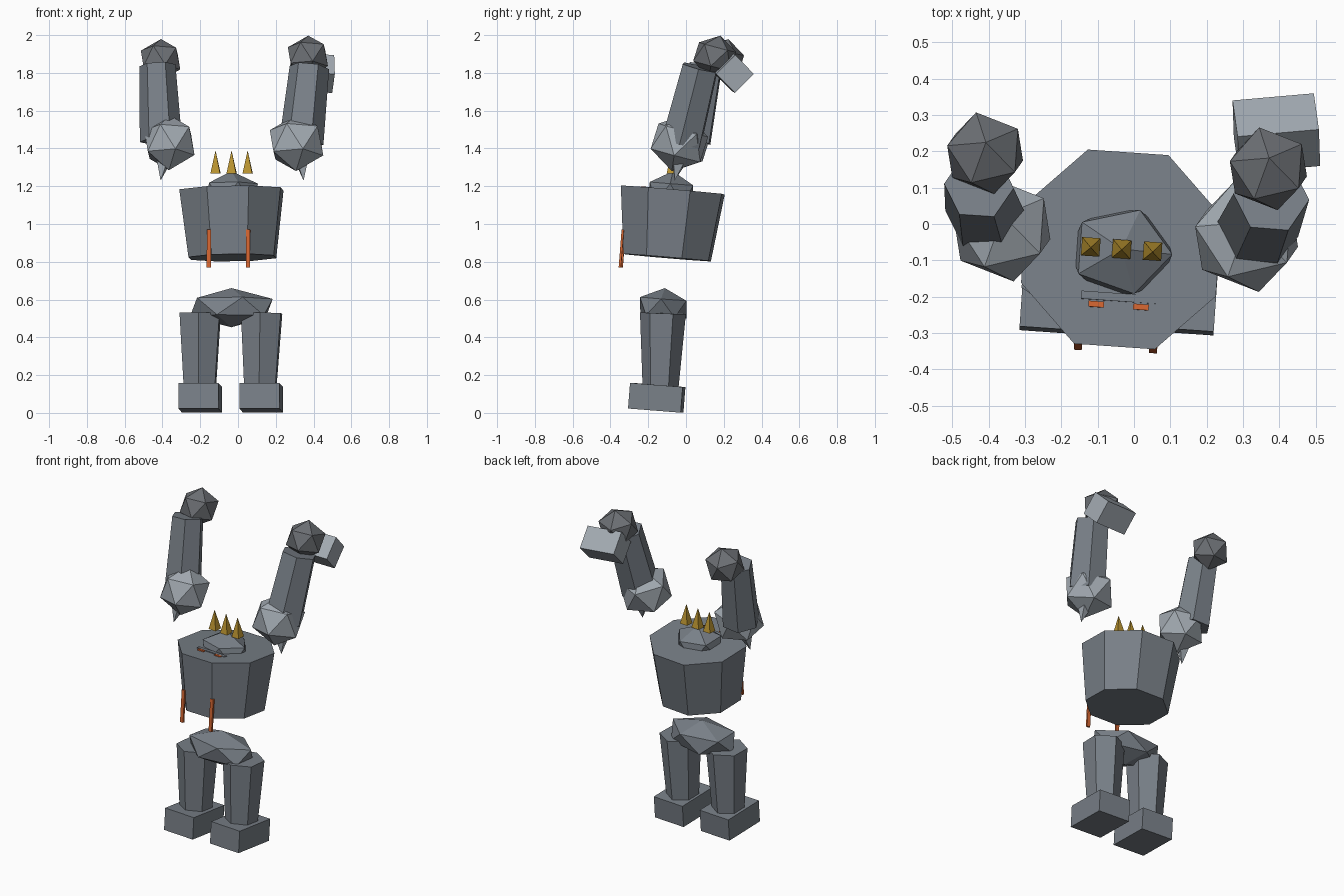
import bpy
import bmesh
from math import radians
from mathutils import Matrix, Vector, Euler

cube = bpy.data.objects.get("Cube")
if cube:
    bpy.data.objects.remove(cube, do_unlink=True)


def material(name, color):
    m = bpy.data.materials.new(name)
    m.use_nodes = True
    m.diffuse_color = (*color, 1)
    m.node_tree.nodes["Principled BSDF"].inputs["Base Color"].default_value = (*color, 1)
    return m


stone = material("stone", (0.19, 0.215, 0.245))
light_stone = material("light_stone", (0.36, 0.40, 0.44))
dark_stone = material("dark_stone", (0.15, 0.16, 0.175))
gold = material("gold", (0.5, 0.3, 0.03))
glow = material("ember_orange", (0.66, 0.13, 0.03))

LEAN = (-4.5, 0, -4)       # shared body pose in degrees
RAISED = (165, 0, -4)      # pose of the raised arm parts


def finish(name, bm, matrix, mat):
    bmesh.ops.transform(bm, matrix=matrix, verts=bm.verts)
    bmesh.ops.recalc_face_normals(bm, faces=bm.faces)
    mesh = bpy.data.meshes.new(name)
    bm.to_mesh(mesh)
    bm.free()
    mesh.materials.append(mat)
    obj = bpy.data.objects.new(name, mesh)
    bpy.context.collection.objects.link(obj)
    return obj


def pose(center, angles, size):
    rot = Euler([radians(a) for a in angles]).to_matrix().to_4x4()
    return Matrix.Translation(center) @ rot @ Matrix.Diagonal((*size, 1))


def box(name, center, size, mat, angles=LEAN):
    bm = bmesh.new()
    bmesh.ops.create_cube(bm, size=1)
    finish(name, bm, pose(center, angles, size), mat)


def rock(name, center, size, mat, angles=LEAN):
    bm = bmesh.new()
    bmesh.ops.create_icosphere(bm, subdivisions=1, radius=1)
    finish(name, bm, pose(center, angles, size), mat)


def taper(name, start, end, r_start, r_end, sides, spin, mat):
    """Tapered prism running from start to end."""
    a, b = Vector(start), Vector(end)
    axis = b - a
    bm = bmesh.new()
    bmesh.ops.create_cone(bm, cap_ends=True, segments=sides, radius1=r_start,
                          radius2=r_end, depth=axis.length)
    turn = Vector((0, 0, 1)).rotation_difference(axis).to_matrix().to_4x4()
    matrix = Matrix.Translation((a + b) / 2) @ turn @ Matrix.Rotation(radians(spin), 4, "Z")
    finish(name, bm, matrix, mat)


# Torso, hips and head
taper("torso", (-0.03, -0.10, 0.822), (-0.035, -0.07, 1.18), 0.245, 0.291, 8, 18.5, stone)
rock("hips", (-0.035, -0.12, 0.557), (0.245, 0.145, 0.104), stone)
rock("head", (-0.035, -0.078, 1.16), (0.157, 0.136, 0.12), stone)
box("jaw", (-0.043, -0.203, 1.176), (0.205, 0.022, 0.04), stone)

# Crown spikes, eyes and hanging chest strips
for i, part in enumerate(("right", "middle", "left")):
    x = -0.119 + 0.085 * i
    y = -0.063 - 0.006 * i
    taper(part + "_crown_spike", (x, y, 1.268), (x, y - 0.002, 1.39), 0.036, 0, 4, 41, gold)
for side, x, y in (("right", -0.104, -0.222), ("left", 0.019, -0.23)):
    box(side + "_eye", (x, y, 1.179), (0.043, 0.016, 0.04), glow)
for side, x, y in (("right", -0.154, -0.333), ("left", 0.053, -0.342)):
    box(side + "_chest_strip", (x, y, 0.87), (0.022, 0.012, 0.2), glow)

# Legs and feet
for side, top_x, low_x, foot_x in (("right", -0.2, -0.202, -0.2), ("left", 0.125, 0.118, 0.123)):
    taper(side + "_leg", (low_x, -0.135, 0.13), (top_x, -0.122, 0.528), 0.095, 0.122, 6, -4, stone)
    box(side + "_foot", (foot_x, -0.155, 0.08), (0.212, 0.28, 0.136), stone)

# Raised right arm
rock("right_shoulder", (-0.363, -0.015, 1.43), (0.15, 0.15, 0.15), light_stone, RAISED)
taper("right_shoulder_spike", (-0.39, -0.025, 1.36), (-0.41, -0.06, 1.23), 0.055, 0, 4, 0, light_stone)
taper("right_forearm", (-0.408, 0.03, 1.44), (-0.427, 0.105, 1.84), 0.112, 0.096, 6, 26, stone)
rock("right_fist", (-0.41, 0.195, 1.868), (0.118, 0.118, 0.115), dark_stone, RAISED)

# Raised left arm carrying a block
rock("left_shoulder", (0.31, -0.035, 1.43), (0.16, 0.16, 0.155), light_stone, RAISED)
taper("left_shoulder_spike", (0.335, -0.035, 1.36), (0.347, -0.06, 1.23), 0.055, 0, 4, 0, light_stone)
taper("left_forearm", (0.335, -0.025, 1.43), (0.378, 0.075, 1.828), 0.118, 0.105, 6, 26, stone)
rock("left_fist", (0.37, 0.152, 1.886), (0.12, 0.12, 0.115), dark_stone, RAISED)
box("held_block", (0.392, 0.25, 1.8), (0.225, 0.142, 0.142), light_stone, (45, 3, 5))
